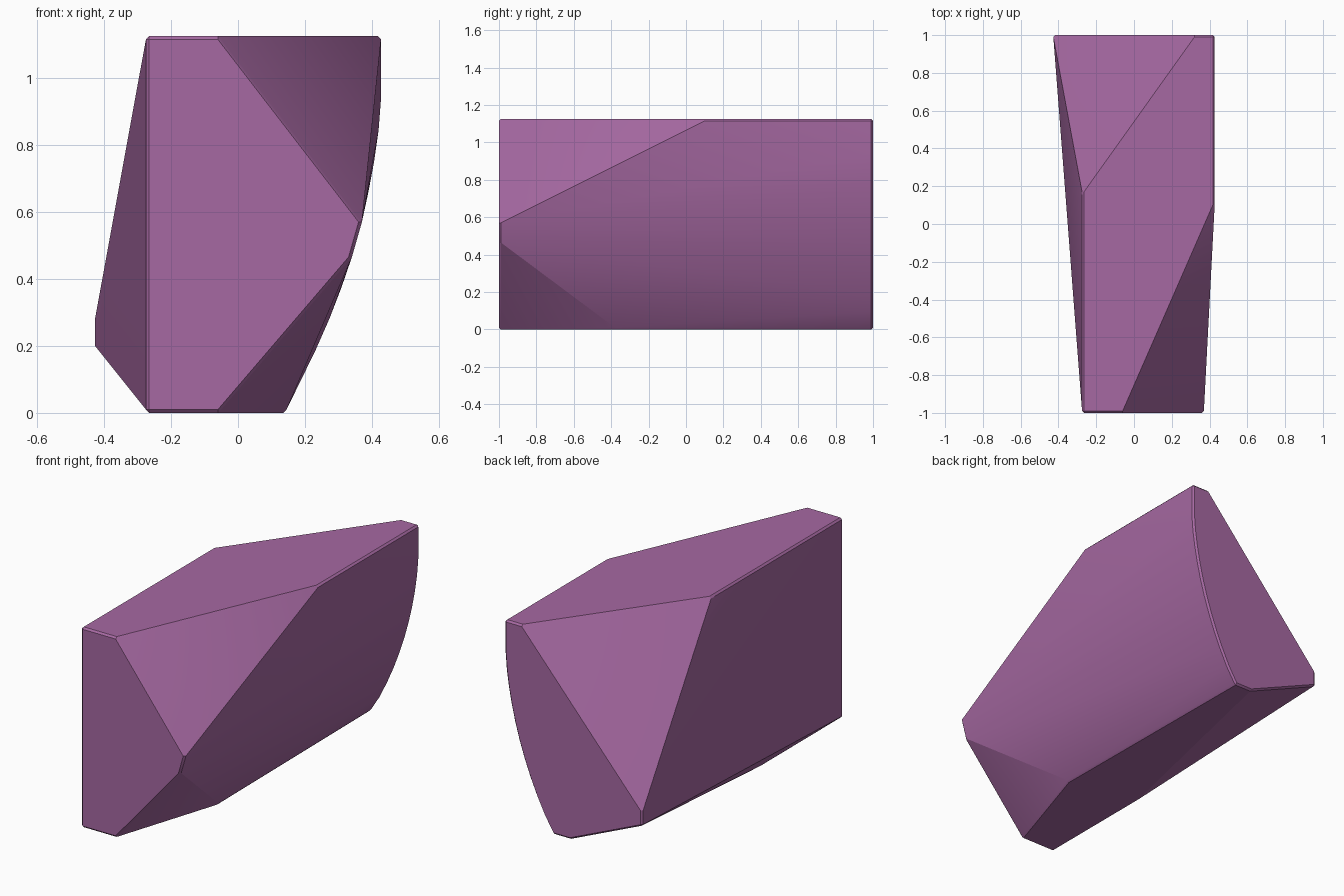
import bpy, bmesh, math
from mathutils import Vector

if "Cube" in bpy.data.objects:
    bpy.data.objects.remove(bpy.data.objects["Cube"])

R = 0.01            # tiny edge softening
H = 1.125           # height


def side_x(z):
    # right flank: circular arc, vertical at the top
    return 0.425 - 2.15 + math.sqrt(2.15 ** 2 - (1.1 - min(z, 1.1)) ** 2)


# Corners of the faceted block
corners = [(-0.265, -1, 0), (-0.265, -1, H), (-0.06, -1, 0), (-0.06, -1, H),
           (0.33, -1, 0.465), (0.36, -1, 0.57),        # front tip
           (-0.265, 0.17, H), (0.32, 1, H), (0.425, 0.1, H),
           (-0.265, -0.28, 0), (0.02, 1, 0), (0.135, -0.38, 0),
           (-0.43, 1, 0.2), (-0.43, 1, 0.28)]
# Curved right flank along the back
corners += [(side_x(z), 1, z) for z in [H * i / 12 for i in range(13)]]

bm = bmesh.new()
for c in corners:
    p = Vector((min(max(c[0], -0.427 + R), 0.427 - R),
                min(max(c[1], -1 + R), 1 - R),
                min(max(c[2], R), H - R)))
    for axis in range(3):
        for s in (-R, R):
            q = p.copy()
            q[axis] += s
            bm.verts.new(q)
res = bmesh.ops.convex_hull(bm, input=bm.verts)
loose = [v for v in bm.verts if not v.link_faces]
bmesh.ops.delete(bm, geom=loose, context='VERTS')
bmesh.ops.dissolve_limit(bm, angle_limit=math.radians(0.5),
                         verts=bm.verts, edges=bm.edges)
bmesh.ops.recalc_face_normals(bm, faces=bm.faces)

mesh = bpy.data.meshes.new("faceted_block")
bm.to_mesh(mesh)
bm.free()
block = bpy.data.objects.new("faceted_block", mesh)
bpy.context.collection.objects.link(block)

mat = bpy.data.materials.new("purple")
mat.diffuse_color = (0.38, 0.14, 0.36, 1)
mat.use_nodes = True
mat.node_tree.nodes["Principled BSDF"].inputs["Base Color"].default_value = mat.diffuse_color
mesh.materials.append(mat)

bpy.context.view_layer.objects.active = block
block.select_set(True)
bpy.ops.object.shade_smooth_by_angle(angle=math.radians(20))
